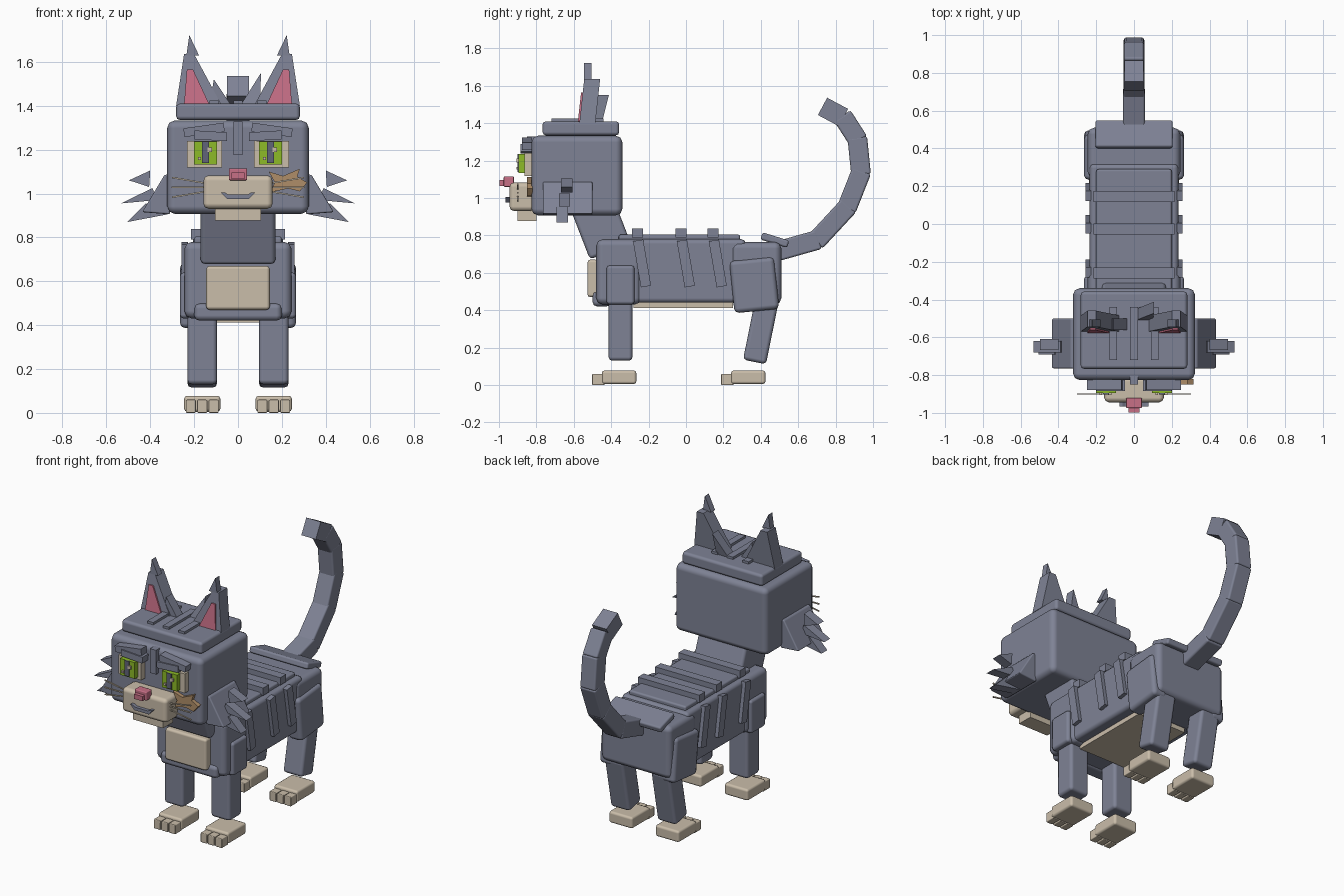
import bpy, math
from mathutils import Vector

cube = bpy.data.objects.get("Cube")
if cube:
    bpy.data.objects.remove(cube, do_unlink=True)


def material(name, rgb):
    m = bpy.data.materials.new(name)
    m.use_nodes = True
    m.diffuse_color = (*rgb, 1)
    m.node_tree.nodes["Principled BSDF"].inputs["Base Color"].default_value = (*rgb, 1)
    return m


FUR = material("slate fur", (0.21, 0.225, 0.30))
CREAM = material("cream", (0.59, 0.51, 0.40))
PINK = material("pink", (0.57, 0.16, 0.24))
GREEN = material("eye green", (0.27, 0.50, 0.02))
BROWN = material("brown patch", (0.43, 0.27, 0.14))
DARK = material("dark slate", (0.12, 0.13, 0.19))


def mesh_object(name, verts, faces, mat, bevel=0.0):
    mesh = bpy.data.meshes.new(name)
    mesh.from_pydata(verts, [], faces)
    mesh.materials.append(mat)
    ob = bpy.data.objects.new(name, mesh)
    bpy.context.collection.objects.link(ob)
    if bevel:
        mesh.shade_smooth()
        mod = ob.modifiers.new("soft edges", "BEVEL")
        mod.width, mod.segments, mod.harden_normals = bevel, 2, True
    return ob


def prism(name, outline, y0, y1, mat, bevel=0.0):
    """Extrude an (x, z) outline from y0 (front) to y1 (back)."""
    area = sum(a[0] * b[1] - b[0] * a[1] for a, b in zip(outline, outline[1:] + outline[:1]))
    if area < 0:
        outline = outline[::-1]
    n = len(outline)
    verts = [(x, y, z) for y in (y0, y1) for x, z in outline]
    faces = [tuple(range(n)), tuple(reversed(range(n, 2 * n)))]
    faces += [((i + 1) % n, i, n + i, n + (i + 1) % n) for i in range(n)]
    return mesh_object(name, verts, faces, mat, bevel)


def box(name, centre, size, mat=FUR, bevel=0.0, rot=(0, 0, 0)):
    x, y, z = (s / 2 for s in size)
    ob = prism(name, [(-x, -z), (x, -z), (x, z), (-x, z)], -y, y, mat, bevel)
    ob.location, ob.rotation_euler = centre, rot
    return ob


def span(name, xs, ys, zs, mat=FUR, bevel=0.0):
    """Box given by its limits on each axis."""
    lims = (xs, ys, zs)
    return box(name, [(a + b) / 2 for a, b in lims], [b - a for a, b in lims], mat, bevel)


def sym(w):
    return (-w, w)


# Torso
span("torso", sym(0.235), (-0.30, 0.32), (0.44, 0.78), FUR, 0.025)
span("back_plate", sym(0.20), (-0.36, 0.29), (0.77, 0.805), FUR, 0.012)
span("shoulder_block", sym(0.245), (-0.48, -0.24), (0.43, 0.78), FUR, 0.035)
span("hip_block", sym(0.245), (0.24, 0.51), (0.43, 0.765), FUR, 0.035)
span("belly_panel", sym(0.17), (-0.28, 0.25), (0.412, 0.45), CREAM)
span("chest_ledge", sym(0.20), (-0.50, -0.40), (0.42, 0.50), FUR, 0.025)
span("chest_bib", sym(0.145), (-0.527, -0.47), (0.47, 0.67), CREAM, 0.015)
box("rump_plate", (0, 0.475, 0.775), (0.41, 0.15, 0.04), FUR, 0.012, (-0.3, 0, 0))
box("neck", (0, -0.48, 0.91), (0.34, 0.235, 0.42), FUR, 0.02, (0.37, 0, 0))

# Stripes over the back and down the flanks
for y in (-0.26, -0.026, 0.145):
    span("back_stripe", sym(0.215), (y - 0.029, y + 0.029), (0.79, 0.838))
    for s in (-1, 1):
        box("flank_stripe", (s * 0.243, y + 0.025, 0.65), (0.03, 0.055, 0.25), FUR, 0, (0.17, 0, 0))

# Legs and paws
for s, side in ((-1, "right"), (1, "left")):
    x = s * 0.163
    span(side + "_shoulder", (s * 0.24 - 0.025, s * 0.24 + 0.025), (-0.425, -0.275), (0.43, 0.64), FUR, 0.018)
    box(side + "_thigh", (s * 0.215, 0.365, 0.535), (0.10, 0.24, 0.28), FUR, 0.025, (0.1, 0, 0))
    box(side + "_front_leg", (x, -0.35, 0.30), (0.135, 0.128, 0.34), FUR, 0.02)
    box(side + "_back_leg", (x, 0.40, 0.29), (0.135, 0.125, 0.34), FUR, 0.02, (-0.2, 0, 0))
    for end, y in (("front", -0.265), ("back", 0.425)):
        paw = side + "_" + end
        span(paw + "_paw", (x - 0.083, x + 0.083), (y - 0.185, y), (0.005, 0.078), CREAM, 0.015)
        for i in (-1, 0, 1):
            span(paw + "_toe", (x + i * 0.052 - 0.023, x + i * 0.052 + 0.023),
                 (y - 0.237, y - 0.17), (0, 0.06), CREAM, 0.005)

# Tail: a chain of boxes along a curl
path = [(0.47, 0.71), (0.70, 0.775), (0.862, 0.95), (0.935, 1.135), (0.917, 1.313), (0.842, 1.43), (0.73, 1.49)]
for i, (a, b) in enumerate(zip(path, path[1:])):
    a, b = Vector((0, *a)), Vector((0, *b))
    d = b - a
    last = i == len(path) - 2
    box("tail_segment", (a + b) / 2, (0.116 - 0.003 * i, 0.105, d.length + (0 if last else 0.025)), FUR,
        0 if last else 0.012, (math.atan2(-d.y, d.z), 0, 0))

# Head
span("head", sym(0.323), (-0.826, -0.34), (0.907, 1.333), FUR, 0.035)
span("head_cap", sym(0.282), (-0.767, -0.357), (1.335, 1.41), FUR, 0.018)
for x in (-0.11, 0, 0.11):
    span("crown_stripe", (x - 0.021, x + 0.021), (-0.72, -0.44), (1.40, 1.425))
span("brow_bridge", sym(0.021), (-0.85, -0.80), (1.175, 1.328))

# Muzzle, nose and mouth
span("muzzle", sym(0.158), (-0.944, -0.81), (0.93, 1.083), CREAM, 0.025)
span("chin", sym(0.105), (-0.90, -0.80), (0.877, 0.95), CREAM)
span("nose", sym(0.042), (-0.975, -0.92), (1.06, 1.115), PINK, 0.006)
span("nose_tip", sym(0.03), (-0.998, -0.96), (1.065, 1.095), PINK)
prism("mouth", [(-0.078, 1.005), (-0.05, 0.975), (0.05, 0.975), (0.078, 1.005),
                (0.06, 1.005), (0.045, 0.995), (-0.045, 0.995), (-0.06, 1.005)], -0.965, -0.94, FUR)
prism("face_patch", [(0.14, 1.10), (0.205, 1.08), (0.282, 1.113), (0.27, 1.077), (0.315, 1.05),
                     (0.282, 1.01), (0.228, 1.023), (0.145, 1.005), (0.168, 1.05)], -0.85, -0.82, BROWN)

for s, side in ((-1, "right"), (1, "left")):
    def flip(points):
        return [(s * x, z) for x, z in points]

    # Eyes and brows
    def eye_part(name, x0, x1, z0, z1, front, back, mat):
        span(side + name, sorted((s * x0, s * x1)), (front, back), (z0, z1), mat)

    eye_part("_eye_frame", 0.073, 0.232, 1.118, 1.24, -0.863, -0.82, CREAM)
    eye_part("_eye", 0.096, 0.20, 1.133, 1.236, -0.895, -0.86, GREEN)
    span(side + "_pupil", (s * 0.148 - 0.016, s * 0.148 + 0.016), (-0.902, -0.89), (1.14, 1.236), DARK)
    for dx, z, r in ((0.02, 1.20, 0.010), (-0.028, 1.16, 0.007)):
        gx = s * 0.148 + dx
        span(side + "_eye_glint", (gx - r, gx + r), (-0.906, -0.89), (z - r, z + r), CREAM)
    box(side + "_outer_brow", (s * 0.155, -0.85, 1.29), (0.185, 0.055, 0.04), FUR, 0, (0, s * 0.14, 0))
    box(side + "_inner_brow", (s * 0.125, -0.855, 1.263), (0.15, 0.06, 0.04), FUR, 0, (0, -s * 0.06, 0))

    # Whiskers fan out from the muzzle
    for fan in (-1, 0, 1):
        box(side + "_whisker", (s * 0.225, -0.90, 1.028 + fan * 0.032), (0.155, 0.007, 0.007), CREAM, 0,
            (0, -s * fan * 0.17, 0))

    # Cheek ruff and its spikes
    prism(side + "_cheek", flip([(0.30, 1.09), (0.335, 1.085), (0.437, 0.915), (0.31, 0.905)]),
          -0.765, -0.50, FUR, 0.008)
    spikes = ([(0.40, 1.105), (0.497, 1.06), (0.405, 1.03)], [(0.39, 1.025), (0.533, 0.955), (0.37, 0.97)],
              [(0.42, 0.955), (0.505, 0.87), (0.32, 0.905)])
    for i, outline in enumerate(spikes):
        y = -0.65 - 0.012 * (i - 1)
        prism(side + "_cheek_spike", flip(outline), y - 0.03, y + 0.03, FUR)

    # Ears
    ear = prism(side + "_ear", flip([(0.282, 1.40), (0.246, 1.635), (0.20, 1.635), (0.073, 1.40)]), -0.57, -0.485, FUR)
    inner = prism(side + "_inner_ear", flip([(0.246, 1.405), (0.233, 1.565), (0.205, 1.565), (0.13, 1.405)]),
                  -0.579, -0.565, PINK)
    for ob in (ear, inner):  # lean back towards the tip
        for v in ob.data.vertices:
            v.co.y += (v.co.z - 1.40) * 0.11
    prism(side + "_ear_tip", flip([(0.235, 1.63), (0.222, 1.722), (0.178, 1.63)]), -0.545, -0.505, FUR)

# Loose tufts between the ears
prism("right_crown_tuft", [(-0.13, 1.40), (-0.11, 1.52), (-0.03, 1.40)], -0.56, -0.50, FUR)
tuft = prism("left_crown_tuft", [(0.01, 1.40), (0.105, 1.55), (0.10, 1.40)], -0.51, -0.45, FUR)
for v in tuft.data.vertices:
    v.co.y += (v.co.z - 1.40) * 0.25
